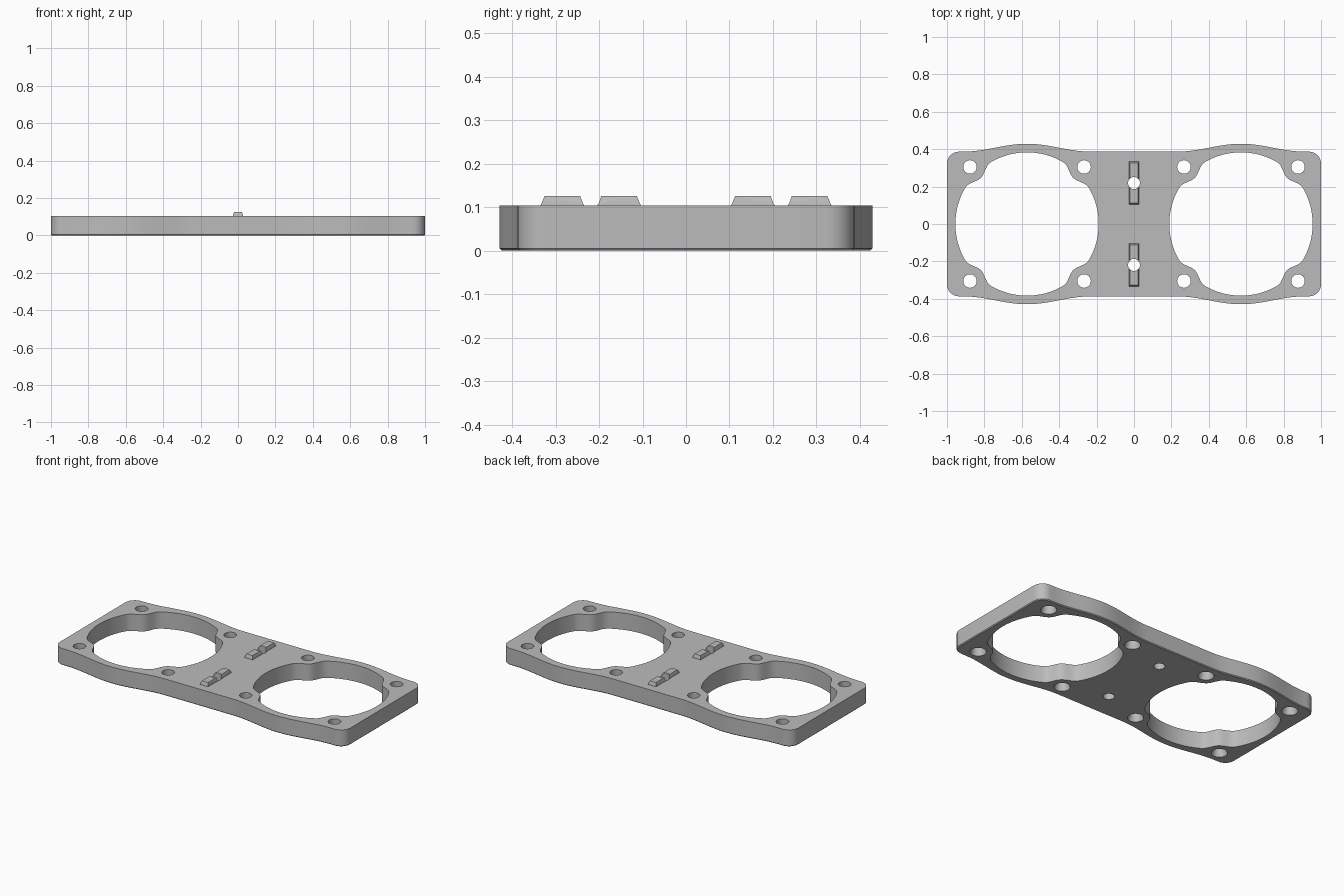
import bpy, bmesh, math

if "Cube" in bpy.data.objects:
    bpy.data.objects.remove(bpy.data.objects["Cube"])

TOP = 0.104
FAN_X, HOLE = 0.572, 0.305

grey = bpy.data.materials.new("light grey")
grey.diffuse_color = (0.5, 0.5, 0.5, 1)
grey.use_nodes = True
grey.node_tree.nodes["Principled BSDF"].inputs["Base Color"].default_value = grey.diffuse_color


def loft(name, sections):
    """Closed solid from stacked rings; each section is (ring points, z)."""
    bm = bmesh.new()
    rings = [[bm.verts.new((x, y, z)) for x, y in pts] for pts, z in sections]
    n = len(rings[0])
    for a, b in zip(rings, rings[1:]):
        for i in range(n):
            j = (i + 1) % n
            bm.faces.new((a[i], a[j], b[j], b[i]))
    bm.faces.new(rings[0][::-1])
    bm.faces.new(rings[-1])
    mesh = bpy.data.meshes.new(name)
    bm.to_mesh(mesh)
    bm.free()
    obj = bpy.data.objects.new(name, mesh)
    bpy.context.collection.objects.link(obj)
    mesh.materials.append(grey)
    return obj


def circle(cx, cy, r, n=40):
    return [(cx + r * math.cos(2 * math.pi * i / n),
             cy + r * math.sin(2 * math.pi * i / n)) for i in range(n)]


def bell(d, width):
    return 0.5 + 0.5 * math.cos(math.pi * d / width) if abs(d) < width else 0


def outline(inset=0):
    """Rounded rectangle with a swell beside each fan, counter-clockwise."""
    r, hx, hy = 0.065, 1.0, 0.387
    half = []
    for i in range(9):
        a = math.pi / 2 * i / 8
        half.append((hx - r + (r - inset) * math.cos(a),
                     hy - r + (r - inset) * math.sin(a)))
    steps = 96
    for i in range(1, steps):
        x = (hx - r) * (1 - 2 * i / steps)
        half.append((x, hy - inset + 0.042 * bell(abs(x) - FAN_X, 0.34)))
    for i in range(9):
        a = math.pi / 2 * (1 + i / 8)
        half.append((-hx + r + (r - inset) * math.cos(a),
                     hy - r + (r - inset) * math.sin(a)))
    return half + [(-x, -y) for x, y in half]


def fan_opening(cx):
    """Circle pinched inwards at the four screw bosses."""
    pts = []
    for i in range(192):
        a = 2 * math.pi * i / 192
        d = math.degrees(a) % 90 - 45
        r = 0.383 - 0.034 * bell(d, 15)
        pts.append((cx + r * math.cos(a), r * math.sin(a)))
    return pts


def cut(target, cutter):
    cutter.hide_render = True
    cutter.hide_viewport = True
    mod = target.modifiers.new("cut", 'BOOLEAN')
    mod.operation = 'DIFFERENCE'
    mod.solver = 'EXACT'
    mod.object = cutter


def smooth(obj):
    bpy.ops.object.select_all(action='DESELECT')
    bpy.context.view_layer.objects.active = obj
    obj.select_set(True)
    bpy.ops.object.shade_smooth_by_angle(angle=math.radians(30))


# Base plate with a fine chamfer under its rim
plate = loft("plate", [(outline(0.005), 0), (outline(), 0.005), (outline(), TOP)])

# Fan openings and screw holes that widen towards the underside
for side in (-1, 1):
    cx = side * FAN_X
    cut(plate, loft("fan_cutter", [(fan_opening(cx), -0.05), (fan_opening(cx), 0.2)]))
    for sx in (-1, 1):
        for sy in (-1, 1):
            x, y = cx + sx * HOLE, sy * HOLE
            cut(plate, loft("screw_cutter", [
                (circle(x, y, 0.046), -0.02), (circle(x, y, 0.046), 0),
                (circle(x, y, 0.036), 0.03), (circle(x, y, 0.036), 0.2)]))

# Locating ridges on top, each split by a small through hole
for side, word in ((-1, "front"), (1, "back")):
    cy = side * 0.219
    pin = loft("pin_cutter", [(circle(0, cy, 0.032), -0.05), (circle(0, cy, 0.032), 0.2)])
    cut(plate, pin)

    def rect(hx, hy):
        return [(-hx, cy - hy), (hx, cy - hy), (hx, cy + hy), (-hx, cy + hy)]

    ridge = loft(word + "_ridge", [(rect(0.028, 0.115), TOP - 0.002),
                                   (rect(0.028, 0.115), TOP),
                                   (rect(0.021, 0.106), 0.125)])
    cut(ridge, pin)
    smooth(ridge)

# Bake the cuts so that smoothing follows the finished edges
bpy.context.view_layer.update()
graph = bpy.context.evaluated_depsgraph_get()
baked = bpy.data.meshes.new_from_object(plate.evaluated_get(graph))
plate.modifiers.clear()
plate.data = baked
for obj in list(bpy.data.objects):
    if obj.name.startswith(("fan_cutter", "screw_cutter")):
        bpy.data.objects.remove(obj)
smooth(plate)
